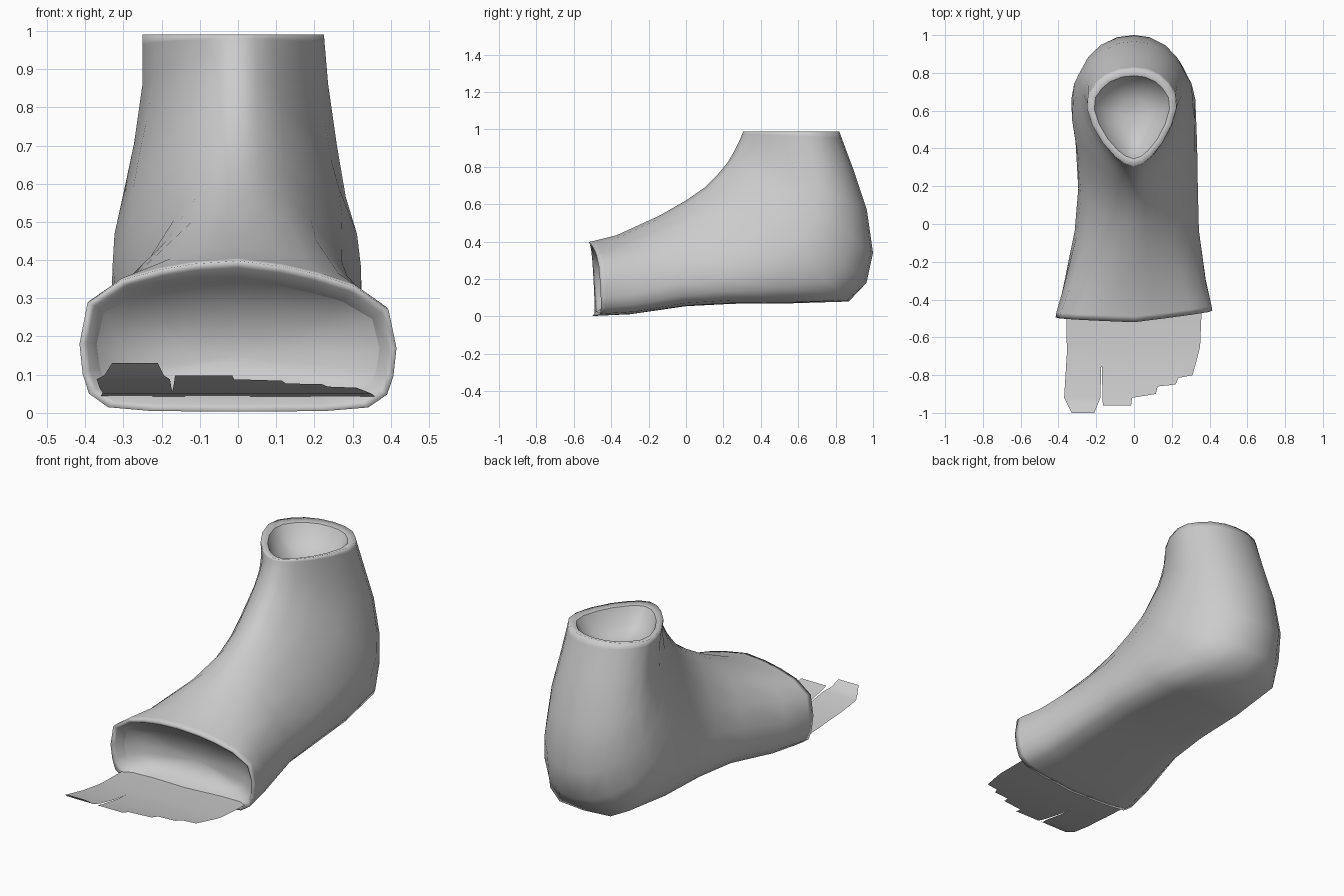
import bpy, bmesh

if "Cube" in bpy.data.objects:
    bpy.data.objects.remove(bpy.data.objects["Cube"])

grey = bpy.data.materials.new("soft_grey")
grey.diffuse_color = (0.6, 0.6, 0.6, 1)
grey.use_nodes = True
grey.node_tree.nodes["Principled BSDF"].inputs["Base Color"].default_value = grey.diffuse_color

# Half cross-sections: (fraction from instep to sole/heel, fraction of half width)
TOE = [(0, 0), (.02, .28), (.06, .5), (.13, .74), (.28, .95), (.55, 1), (.75, .98), (.88, .94), (.97, .82), (.995, .55), (1, 0)]
MID = [(0, 0), (.03, .18), (.09, .36), (.2, .56), (.4, .8), (.6, .95), (.75, 1), (.88, .96), (.965, .84), (.993, .58), (1, 0)]
SOLE = [(0, 0), (.02, .16), (.08, .36), (.2, .6), (.36, .83), (.55, .98), (.7, .99), (.84, .88), (.935, .71), (.99, .46), (1, 0)]
HEEL = [(0, 0), (.02, .16), (.08, .36), (.2, .6), (.36, .83), (.55, .98), (.7, .96), (.84, .79), (.93, .56), (.985, .28), (1, 0)]
ANKLE = [(0, 0), (.03, .2), (.1, .4), (.24, .66), (.42, .88), (.6, 1), (.74, .97), (.85, .8), (.93, .6), (.985, .3), (1, 0)]


def mix(a, b, t):
    return [(p[0] + (q[0] - p[0]) * t, p[1] + (q[1] - p[1]) * t) for p, q in zip(a, b)]


# Rings: instep (y, z), sole or heel (y, z), left and right half width, section, slant
RINGS = [
    ((-.35, .20), (-.35, .11), .17, .17, TOE, 0),
    ((-.38, .285), (-.38, .065), .3, .3, TOE, .3),
    ((-.46, .345), (-.45, .045), .37, .37, TOE, 1),
    ((-.51, .38), (-.485, .022), .395, .395, TOE, 1),
    ((-.52, .398), (-.50, .003), .415, .415, TOE, 1),
    ((-.49, .405), (-.47, .004), .41, .41, TOE, .95),
    ((-.37, .435), (-.30, .012), .375, .385, mix(TOE, MID, .3), .5),
    ((-.14, .54), (0, .055), .315, .345, mix(TOE, MID, .8), 0),
    ((0, .62), (.25, .068), .295, .338, MID, 0),
    ((.1, .69), (.55, .07), .31, .335, mix(MID, SOLE, .3), 0),
    ((.17, .76), (.87, .08), .335, .328, SOLE, 0),
    ((.22, .82), (.965, .18), .33, .318, HEEL, 0),
    ((.25, .87), (1, .34), .305, .285, mix(HEEL, ANKLE, .5), 0),
    ((.27, .91), (.967, .57), .272, .258, ANKLE, 0),
    ((.29, .95), (.89, .8), .25, .236, ANKLE, 0),
    ((.302, .98), (.832, .955), .25, .227, ANKLE, 0),
    ((.305, .99), (.82, .99), .25, .225, ANKLE, 0),
    ((.345, .98), (.785, .98), .21, .188, ANKLE, 0),
    ((.39, .9), (.74, .9), .165, .145, ANKLE, 0),
    ((.47, .86), (.66, .86), .08, .07, ANKLE, 0),
]
INNER_RIMS = (2, 17)


def finish(name, bm):
    me = bpy.data.meshes.new(name)
    for f in bm.faces:
        f.smooth = True
    bm.to_mesh(me)
    bm.free()
    me.materials.append(grey)
    ob = bpy.data.objects.new(name, me)
    bpy.context.collection.objects.link(ob)


# Sock lofted from the toe pocket over both rims to the ankle pocket
bm = bmesh.new()
loops = []
for front, back, left, right, section, slant in RINGS:
    # right side downwards, then left side upwards
    path = [(f, w * right) for f, w in section] + [(f, -w * left) for f, w in section[-2:0:-1]]
    loop = []
    for f, x in path:
        y = front[0] + (back[0] - front[0]) * f
        z = front[1] + (back[1] - front[1]) * f
        y += slant * (.05 * x / .41 if x > 0 else -.015 * x / .41)
        # little-toe side sits lower
        z -= slant * .025 * max(x, 0) / .41 * (1 - f)
        loop.append(bm.verts.new((x, y, z)))
    loops.append(loop)
n = len(loops[0])
for a, b in zip(loops, loops[1:]):
    for i in range(n):
        j = (i + 1) % n
        bm.faces.new((a[i], a[j], b[j], b[i]))
# Pocket bottoms
for loop, tip in ((loops[0], (0, -.34, .15)), (loops[-1], (-.01, .57, .85))):
    pole = bm.verts.new(tip)
    for i in range(n):
        bm.faces.new((loop[i], loop[(i + 1) % n], pole))
bmesh.ops.recalc_face_normals(bm, faces=bm.faces[:])
# Crisp inner rims
for k in INNER_RIMS:
    for i in range(n):
        bm.edges.get((loops[k][i], loops[k][(i + 1) % n])).smooth = False
finish("sock_shell", bm)

# Thin toe sheet: base, big toe and stepped small toes, parted by a slit
BASE = [(-.36, -.44), (-.355, -.68), (-.357, -.71), (-.172, -.71), (.335, -.71), (.35, -.65), (.36, -.41)]
BIG_TOE = [(-.357, -.71), (-.37, -.92), (-.33, -1), (-.21, -1), (-.178, -.92), (-.172, -.71)]
SMALL_TOES = [(-.172, -.71), (-.165, -.96), (-.015, -.96), (-.01, -.92), (.115, -.9), (.125, -.86),
              (.22, -.85), (.235, -.815), (.31, -.8), (.335, -.71)]
HEIGHTS = [(-1, .13), (-.96, .098), (-.92, .088), (-.8, .066), (-.65, .05), (-.4, .042)]


def sheet_z(y):
    for (y0, z0), (y1, z1) in zip(HEIGHTS, HEIGHTS[1:]):
        if y <= y1:
            return z0 + (z1 - z0) * (y - y0) / (y1 - y0)
    return HEIGHTS[-1][1]


bm = bmesh.new()
for outline in (BASE, BIG_TOE, SMALL_TOES):
    bm.faces.new([bm.verts.new((x, y, 0)) for x, y in outline])
bm.normal_update()
bmesh.ops.triangulate(bm, faces=bm.faces[:])
for y, _ in HEIGHTS[1:-1]:
    bmesh.ops.bisect_plane(bm, geom=bm.verts[:] + bm.edges[:] + bm.faces[:],
                           plane_co=(0, y, 0), plane_no=(0, 1, 0))
bmesh.ops.remove_doubles(bm, verts=bm.verts[:], dist=.0005)
for v in bm.verts:
    v.co.z = sheet_z(v.co.y)
bm.normal_update()
for f in bm.faces:
    if f.normal.z < 0:
        f.normal_flip()
finish("toe_sheet", bm)
